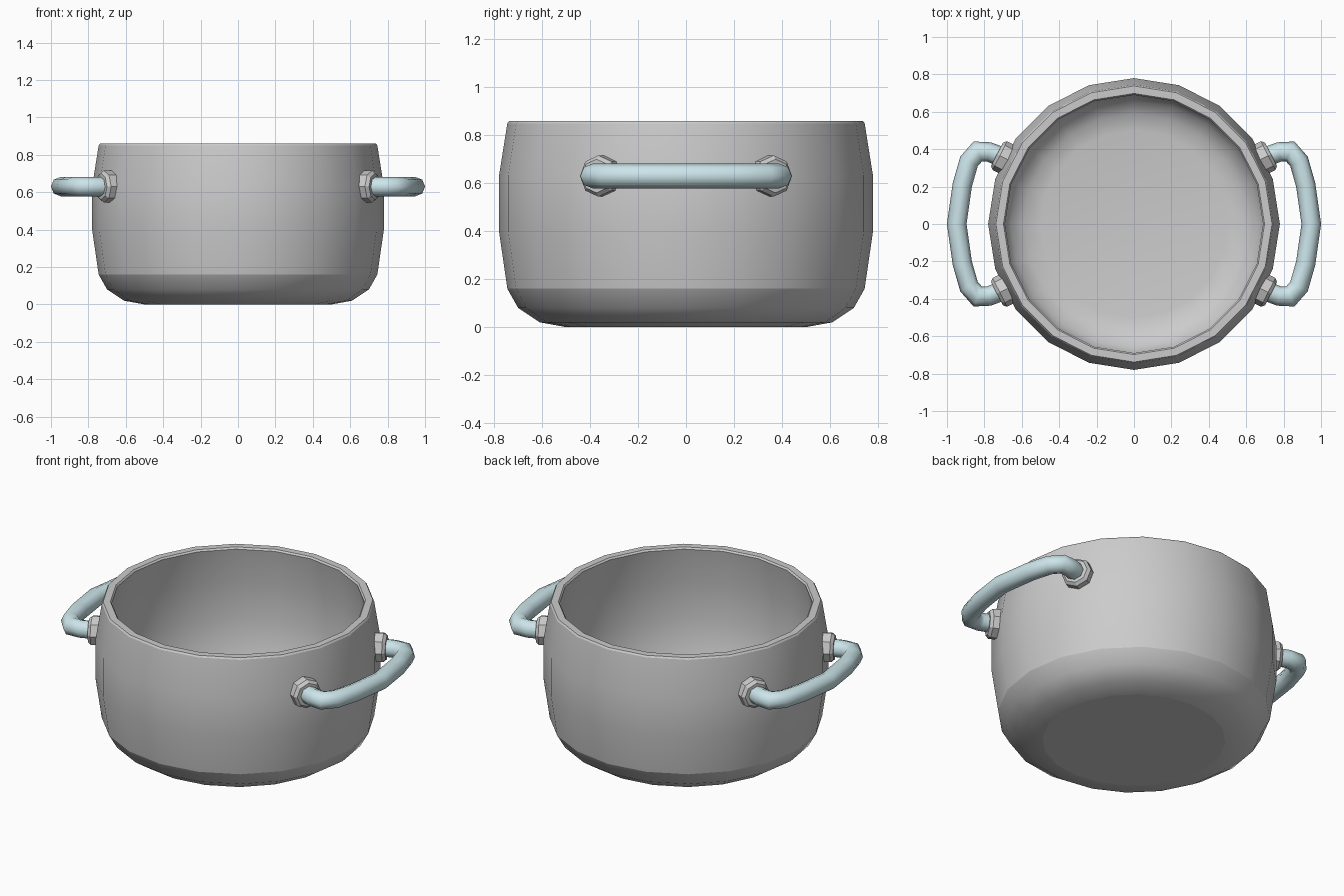
import bpy, bmesh
from math import cos, sin, pi, radians
from mathutils import Vector, Matrix

if "Cube" in bpy.data.objects:
    bpy.data.objects.remove(bpy.data.objects["Cube"])

HANDLE_Z = 0.63


def finish(name, bm, mat=None):
    bmesh.ops.recalc_face_normals(bm, faces=bm.faces)
    me = bpy.data.meshes.new(name)
    bm.to_mesh(me)
    bm.free()
    ob = bpy.data.objects.new(name, me)
    bpy.context.collection.objects.link(ob)
    if mat:
        me.materials.append(mat)
    return ob


def skin(rings, sharp=()):
    """Bridge rings of points, cap both ends, mark chosen rings sharp."""
    bm = bmesh.new()
    loops = [[bm.verts.new(p) for p in ring] for ring in rings]
    n = len(rings[0])
    for a, b in zip(loops, loops[1:]):
        for i in range(n):
            j = (i + 1) % n
            bm.faces.new((a[i], a[j], b[j], b[i]))
    bm.faces.new(loops[0][::-1])
    bm.faces.new(loops[-1])
    for f in bm.faces:
        f.smooth = True
    for k in sharp:
        for i in range(n):
            bm.edges.get((loops[k][i], loops[k][(i + 1) % n])).smooth = False
    return bm


def lathe(profile, n, sharp=()):
    return skin([[(r * cos(2 * pi * i / n), r * sin(2 * pi * i / n), z)
                  for i in range(n)] for r, z in profile], sharp)


# pot body: outside, rim, inside
profile = [(0.50, 0), (0.61, 0.02), (0.70, 0.08), (0.745, 0.16),
           (0.78, 0.40), (0.78, 0.63), (0.745, 0.85), (0.738, 0.86),
           (0.698, 0.86), (0.69, 0.85), (0.73, 0.63), (0.73, 0.41),
           (0.697, 0.18), (0.66, 0.115), (0.59, 0.065), (0.50, 0.05)]
finish("pot_body", lathe(profile, 20, sharp=(0, 3, 6, 7, 8, 9)))

# handle material and path (right side, from back to front)
teal = bpy.data.materials.new("handle_teal")
teal.diffuse_color = (0.60, 0.78, 0.82, 1)
teal.use_nodes = True
teal.node_tree.nodes["Principled BSDF"].inputs["Base Color"].default_value = teal.diffuse_color
half = [(0.66, 0.336), (0.71, 0.360), (0.775, 0.385), (0.835, 0.388), (0.882, 0.335),
        (0.918, 0.21)]
path = [Vector((x, y, 0)) for x, y in half] + [Vector((0.948, 0, 0))] + \
       [Vector((x, -y, 0)) for x, y in reversed(half)]


def tube(points, radius, n):
    rings = []
    for k, p in enumerate(points):
        a, b = points[max(k - 1, 0)], points[min(k + 1, len(points) - 1)]
        d1, d2 = (p - a).normalized(), (b - p).normalized()
        t = (d1 + d2).normalized()
        miter = 1 / max(t.dot(d2 if d2.length else d1), 0.8)
        side = Vector((-t.y, t.x, 0)) * radius * miter
        up = Vector((0, 0, radius))
        rings.append([p + side * cos(2 * pi * i / n) + up * sin(2 * pi * i / n)
                      for i in range(n)])
    return skin(rings, sharp=(0, len(rings) - 1))


for sx, side in ((1, "right"), (-1, "left")):
    turn = 0 if sx == 1 else pi
    ob = finish(side + "_handle", tube(path, 0.052, 8), teal)
    ob.matrix_world = Matrix.Translation((0, 0, HANDLE_Z)) @ Matrix.Rotation(turn, 4, 'Z')
    # bevelled octagonal mounting collars, pointing radially
    for sy, end in ((1, "back"), (-1, "front")):
        bm = lathe([(0.086, 0.735), (0.086, 0.805), (0.070, 0.822)], 8, sharp=(0, 1, 2))
        for e in bm.edges:
            e.smooth = e.smooth and e.calc_length() > 1
        collar = finish(f"{side}_{end}_handle_mount", bm)
        angle = radians(27) * sy if sx == 1 else pi - radians(27) * sy
        collar.matrix_world = (Matrix.Translation((0, 0, HANDLE_Z)) @
                               Matrix.Rotation(angle, 4, 'Z') @ Matrix.Rotation(pi / 2, 4, 'Y'))
